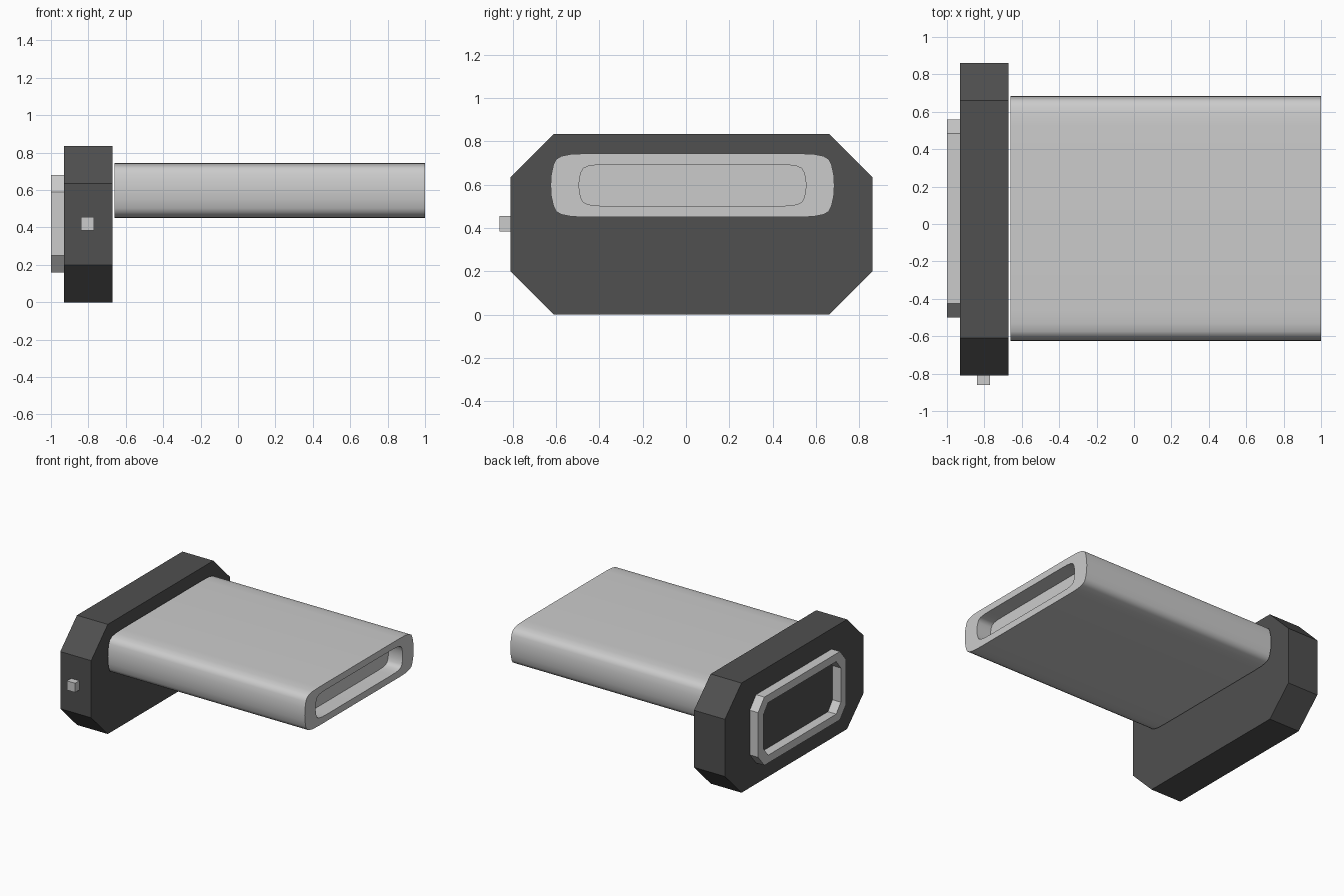
import bpy, bmesh

if "Cube" in bpy.data.objects:
    bpy.data.objects.remove(bpy.data.objects["Cube"])

DARK = bpy.data.materials.new("dark_plastic")
DARK.diffuse_color = (0.08, 0.08, 0.08, 1)
DARK.use_nodes = True
DARK.node_tree.nodes["Principled BSDF"].inputs["Base Color"].default_value = DARK.diffuse_color


def octagon(y0, y1, z0, z1, cy, cz):
    return [(y0 + cy, z0), (y1 - cy, z0), (y1, z0 + cz), (y1, z1 - cz),
            (y1 - cy, z1), (y0 + cy, z1), (y0, z1 - cz), (y0, z0 + cz)]


def sweep(name, stations, closed=False, mat=None):
    """Join (x, outline) stations into one solid; closed=True makes a ring."""
    bm = bmesh.new()
    rings = [[bm.verts.new((x, y, z)) for y, z in outline] for x, outline in stations]
    n = len(rings[0])
    pairs = list(zip(rings, rings[1:]))
    if closed:
        pairs.append((rings[-1], rings[0]))
    for a, b in pairs:
        for i in range(n):
            j = (i + 1) % n
            bm.faces.new((a[i], a[j], b[j], b[i]))
    if not closed:
        bm.faces.new(rings[0])
        bm.faces.new(rings[-1])
    bmesh.ops.recalc_face_normals(bm, faces=bm.faces)
    me = bpy.data.meshes.new(name)
    bm.to_mesh(me)
    bm.free()
    ob = bpy.data.objects.new(name, me)
    bpy.context.collection.objects.link(ob)
    if mat:
        me.materials.append(mat)
    return ob


# Dark chamfered end plate
plate = octagon(-0.81, 0.86, 0, 0.835, 0.2, 0.2)
sweep("end_plate", [(-0.93, plate), (-0.67, plate)], mat=DARK)

# Raised octagonal frame on the plate's outer face
outer = octagon(-0.50, 0.56, 0.16, 0.68, 0.075, 0.09)
inner = octagon(-0.435, 0.495, 0.22, 0.62, 0.055, 0.07)
sweep("raised_frame", [(-0.93, outer), (-1.0, outer), (-1.0, inner), (-0.93, inner)], closed=True)

# Small button on the front edge of the plate
bpy.ops.mesh.primitive_cube_add(size=1, location=(-0.805, -0.825, 0.42))
button = bpy.context.object
button.name = "side_button"
button.scale = (0.07, 0.07, 0.07)

# Rounded connector shell with bulging sides and a recess in the free end
CORNER = [(0.655, 0.0), (0.652, 0.05), (0.642, 0.095), (0.63, 0.12),
          (0.605, 0.135), (0.56, 0.144), (0.49, 0.147)]


def rounded(sy, sz):
    q = [(y * sy, z * sz) for y, z in CORNER]
    half = q + [(-y, z) for y, z in reversed(q)]
    full = half + [(y, -z) for y, z in reversed(half[1:-1])]
    return [(y + 0.03, z + 0.597) for y, z in full]


shell = rounded(1, 1)
mouth = rounded(0.8, 0.65)
body = sweep("connector_shell", [(-0.66, shell), (1.0, shell), (1.0, mouth), (0.88, mouth)])
bpy.ops.object.select_all(action='DESELECT')
body.select_set(True)
bpy.context.view_layer.objects.active = body
bpy.ops.object.shade_smooth_by_angle(angle=0.7)
